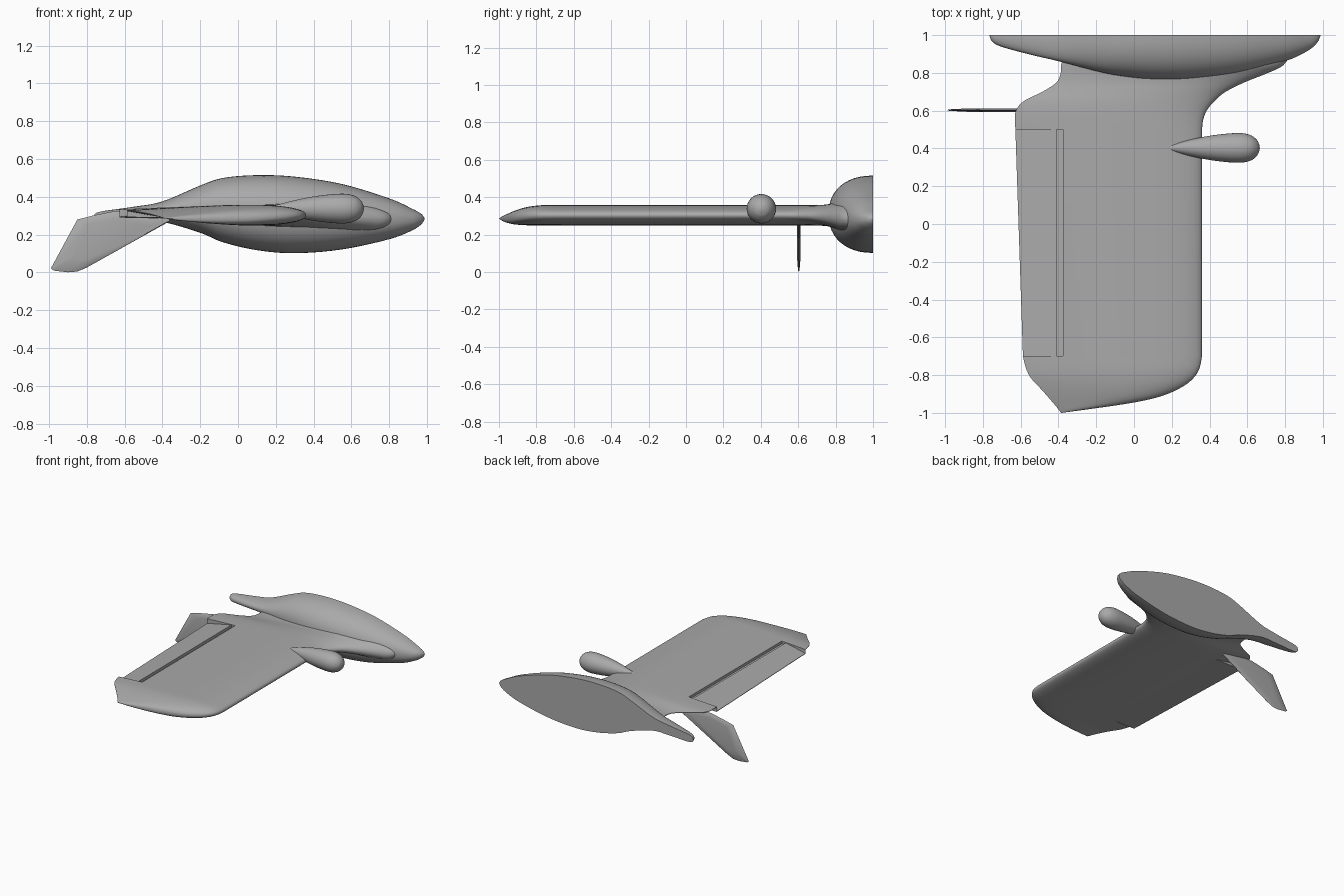
import bpy, bmesh, math
from mathutils import Vector

if "Cube" in bpy.data.objects:
    bpy.data.objects.remove(bpy.data.objects["Cube"])

grey = bpy.data.materials.new("plain_grey")
grey.use_nodes = True
grey.diffuse_color = (0.4, 0.4, 0.4, 1)
grey.node_tree.nodes["Principled BSDF"].inputs["Base Color"].default_value = (0.4, 0.4, 0.4, 1)


def smooth(rows, steps=5):
    """Catmull-Rom curve through rows of up to four values."""
    p = [Vector(r) for r in rows]
    p = [p[0] * 2 - p[1]] + p + [p[-1] * 2 - p[-2]]
    out = []
    for a, b, c, d in zip(p, p[1:], p[2:], p[3:]):
        for i in range(steps):
            t = i / steps
            out.append(b + (c - a) * (t / 2) + (a * 2 - b * 5 + c * 4 - d) * (t * t / 2)
                       + (b * 3 - a - c * 3 + d) * (t ** 3 / 2))
    return out + [p[-2]]


def loft(name, rings, angle=35):
    """Skin closed rings of equal length and cap both ends."""
    bm = bmesh.new()
    loops = [[bm.verts.new(v) for v in ring] for ring in rings]
    n = len(loops[0])
    for a, b in zip(loops, loops[1:]):
        for i in range(n):
            j = (i + 1) % n
            bm.faces.new((a[i], a[j], b[j], b[i]))
    bm.faces.new(loops[0])
    bm.faces.new(loops[-1])
    bmesh.ops.remove_doubles(bm, verts=bm.verts, dist=1e-5)
    bmesh.ops.recalc_face_normals(bm, faces=bm.faces)
    mesh = bpy.data.meshes.new(name)
    bm.to_mesh(mesh)
    bm.free()
    mesh.materials.append(grey)
    ob = bpy.data.objects.new(name, mesh)
    bpy.context.collection.objects.link(ob)
    bpy.ops.object.select_all(action='DESELECT')
    ob.select_set(True)
    bpy.context.view_layer.objects.active = ob
    bpy.ops.object.shade_smooth_by_angle(angle=math.radians(angle))
    return ob


def clamp(v, lo=0.0, hi=1.0):
    return max(lo, min(hi, v))


# Half fuselage: x, top, bottom, half width
body = smooth([
    (-.765, .296, .286, .005), (-.75, .315, .267, .035), (-.7, .327, .262, .062),
    (-.55, .348, .268, .103), (-.4, .376, .267, .138), (-.2, .46, .21, .19),
    (-.08, .5, .16, .215), (.1, .515, .118, .235), (.3, .507, .102, .235),
    (.55, .468, .122, .205), (.8, .392, .176, .138), (.92, .338, .222, .083),
    (.97, .31, .255, .04), (.987, .287, .281, .004)])
rings = []
for x, top, bottom, w in body:
    mid, h = (top + bottom) / 2, (top - bottom) / 2
    ring = []
    for i in range(25):
        a = math.pi * (i / 24 - .5)
        c, s = clamp(math.cos(a)), math.sin(a)
        ring.append((x, 1 - w * c ** .9, mid + h * math.copysign(abs(s) ** .9, s)))
    rings.append(ring)
loft("half_fuselage", rings)

# Wing with drooped elevon and hinge groove
HINGE_REAR, HINGE_FRONT = -.41, -.375


def wing_ring(y, te, le, thick, elevon):
    xr = max(HINGE_REAR, te)
    xf = clamp(HINGE_FRONT, te, le)
    rear = [te + (xr - te) * i / 4 for i in range(5)]
    front = [xf + (le - xf) * math.sin(math.pi / 2 * i / 18) for i in range(19)]

    def surface(x, side):
        u = clamp((le - x) / max(le - te, 1e-6))
        t = .2969 * u ** .5 - .126 * u - .3516 * u ** 2 + .2843 * u ** 3 - .1036 * u ** 4
        mean = .303 + .028 * clamp((.1 - x) / .73) ** 2 - .02 * clamp((x - .36) / .4)
        mean -= .03 * clamp((-.75 - y) / .25) ** 2
        z = mean + side * (5 * t * .105 + .002) * thick
        return z - elevon * max(0, -.39 - x) * .16

    depth = .022 * elevon
    top = [(x, y, surface(x, 1)) for x in rear]
    top += [(xr, y, surface(xr, 1) - depth), (xf, y, surface(xf, 1) - depth)]
    top += [(x, y, surface(x, 1)) for x in front]
    under = [(x, y, surface(x, -1)) for x in reversed(rear + front)]
    return top + under


# Stations: y, trailing edge x, leading edge x, thickness
tip = smooth([(-1, -.386, -.384, .02), (-.975, -.405, -.2, .28), (-.945, -.43, 0, .5),
              (-.91, -.46, .15, .7), (-.86, -.505, .26, .87), (-.81, -.55, .32, .96),
              (-.76, -.573, .348, 1), (-.7, -.588, .36, 1)], 3)
root = smooth([(.5, -.628, .36, 1), (.55, -.63, .366, 1), (.6, -.625, .385, 1),
               (.65, -.585, .425, 1), (.7, -.485, .485, 1.01), (.75, -.41, .585, 1.06),
               (.8, -.388, .71, 1.25), (.84, -.386, .79, 1.5), (.9, -.37, .83, 1.7)], 4)
stations = [(*s, 0) for s in tip] + [(*tip[-1], 1), (*root[0], 1)] + [(*s, 0) for s in root]
loft("wing", [wing_ring(*s) for s in stations], 30)

# Teardrop pod on the leading edge: x, radius
pod = smooth([(.14, .001), (.2, .018), (.3, .044), (.4, .064), (.5, .076), (.57, .078),
              (.62, .066), (.65, .043), (.662, .02), (.666, .001)])
loft("leading_edge_pod",
     [[(x, .403 + r * math.cos(a), .338 + r * math.sin(a))
       for a in (math.tau * i / 32 for i in range(32))] for x, r in pod])

# Swept ventral fin with a thin lens section
outline = [(-.99, .022), (-.975, .01), (-.9, .001), (-.85, .005), (-.8, .026), (-.36, .272),
           (-.38, .305), (-.58, .325), (-.65, .325), (-.76, .303), (-.85, .28)]
cx, cz = -.68, .2


def fin_ring(scale, y):
    return [(cx + (x - cx) * scale, y, cz + (z - cz) * scale) for x, z in outline]


loft("ventral_fin", [fin_ring(.65, .594), fin_ring(.96, .599), fin_ring(1, .603),
                     fin_ring(.96, .607), fin_ring(.65, .612)])
